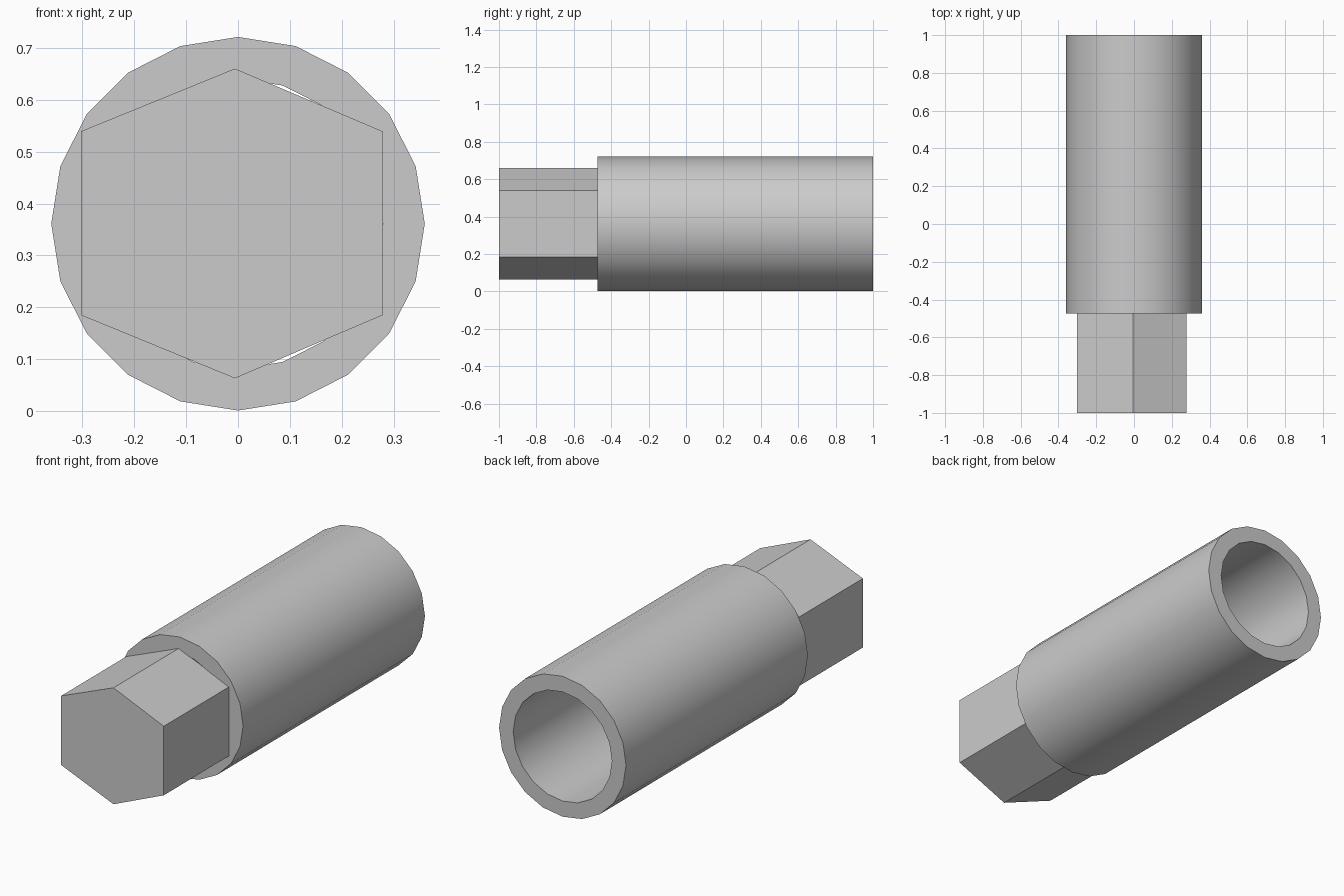
import bpy, bmesh
from math import cos, sin, pi

if "Cube" in bpy.data.objects:
    bpy.data.objects.remove(bpy.data.objects["Cube"])


def make_object(name, bm):
    bmesh.ops.recalc_face_normals(bm, faces=bm.faces)
    mesh = bpy.data.meshes.new(name)
    bm.to_mesh(mesh)
    bm.free()
    obj = bpy.data.objects.new(name, mesh)
    bpy.context.collection.objects.link(obj)
    return obj


CENTRE_Z = 0.361
SIDES = 20


def ring(bm, radius, y):
    return [bm.verts.new((radius * cos(2 * pi * i / SIDES), y,
                          CENTRE_Z + radius * sin(2 * pi * i / SIDES)))
            for i in range(SIDES)]


# Round sleeve, bored right through
bm = bmesh.new()
loops = [ring(bm, r, y) for r, y in
         ((0.36, -0.473), (0.36, 1.0), (0.28, 1.0), (0.28, -0.473))]
for k in range(4):
    a, b = loops[k], loops[(k + 1) % 4]
    for i in range(SIDES):
        j = (i + 1) % SIDES
        bm.faces.new((a[i], a[j], b[j], b[i]))
sleeve = make_object("sleeve", bm)
bpy.context.view_layer.objects.active = sleeve
sleeve.select_set(True)
bpy.ops.object.shade_smooth_by_angle(angle=pi / 6)

# Solid hexagonal drive head, closing the front of the bore
bm = bmesh.new()
profile = [(-0.006, 0.66), (0.279, 0.539), (0.279, 0.185),
           (-0.006, 0.063), (-0.303, 0.185), (-0.303, 0.539)]
face = bm.faces.new([bm.verts.new((x, -1.0, z)) for x, z in profile])
ext = bmesh.ops.extrude_face_region(bm, geom=[face], use_keep_orig=True)
for v in ext["geom"]:
    if isinstance(v, bmesh.types.BMVert):
        v.co.y = -0.47
make_object("hex_head", bm)
